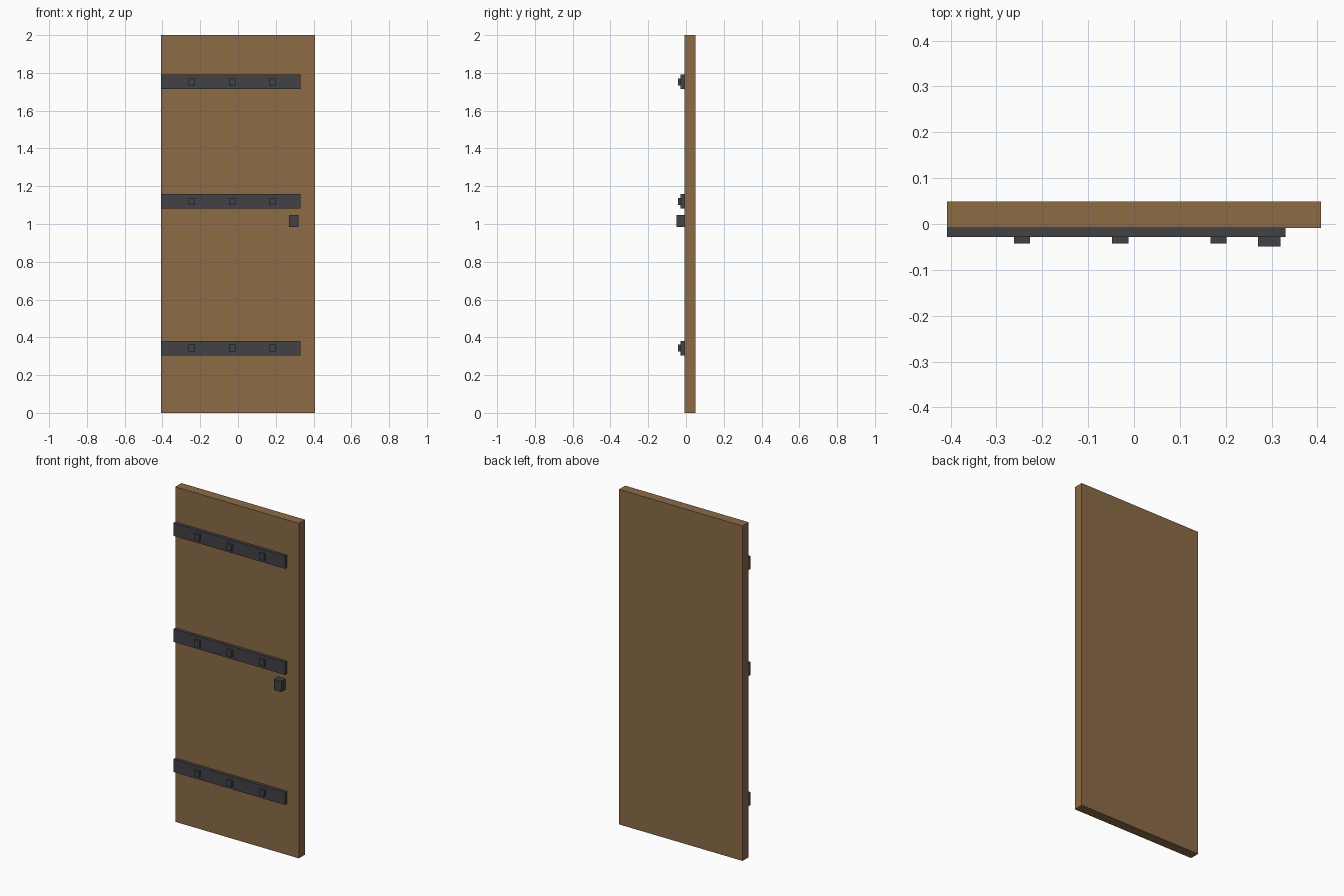
import bpy, bmesh
from mathutils import Vector

if "Cube" in bpy.data.objects:
    bpy.data.objects.remove(bpy.data.objects["Cube"])


def material(name, rgb):
    m = bpy.data.materials.new(name)
    m.diffuse_color = (*rgb, 1.0)
    m.use_nodes = True
    m.node_tree.nodes["Principled BSDF"].inputs["Base Color"].default_value = m.diffuse_color
    return m


WOOD = material("brown wood", (0.262, 0.147, 0.061))
IRON = material("dark iron", (0.054, 0.054, 0.062))


def box(name, lo, hi, mat):
    """Axis-aligned box between two corners."""
    lo, hi = Vector(lo), Vector(hi)
    bm = bmesh.new()
    bmesh.ops.create_cube(bm, size=1.0)
    bmesh.ops.scale(bm, vec=hi - lo, verts=bm.verts)
    mesh = bpy.data.meshes.new(name)
    bm.to_mesh(mesh)
    bm.free()
    mesh.materials.append(mat)
    obj = bpy.data.objects.new(name, mesh)
    obj.location = (lo + hi) / 2
    bpy.context.collection.objects.link(obj)
    return obj


HALF_W = 0.408
BACK, FACE = 0.049, -0.009        # door leaf, back and front planes
STRAP_FACE, STUD_FACE, HANDLE_FACE = -0.028, -0.042, -0.049

# Door leaf
box("door_panel", (-HALF_W, FACE, 0), (HALF_W, BACK, 2), WOOD)

# Iron straps, each with three square studs
for label, z in (("lower", 0.343), ("middle", 1.12), ("upper", 1.753)):
    box(f"{label}_strap", (-HALF_W, STRAP_FACE, z - 0.038),
        (0.33, FACE, z + 0.038), IRON)
    for i, x in enumerate((-0.244, -0.03, 0.184), 1):
        box(f"{label}_strap_stud_{i}", (x - 0.0175, STUD_FACE, z - 0.0185),
            (x + 0.0175, STRAP_FACE, z + 0.0185), IRON)

# Door handle block
box("handle", (0.271, HANDLE_FACE, 0.984), (0.32, FACE, 1.048), IRON)
